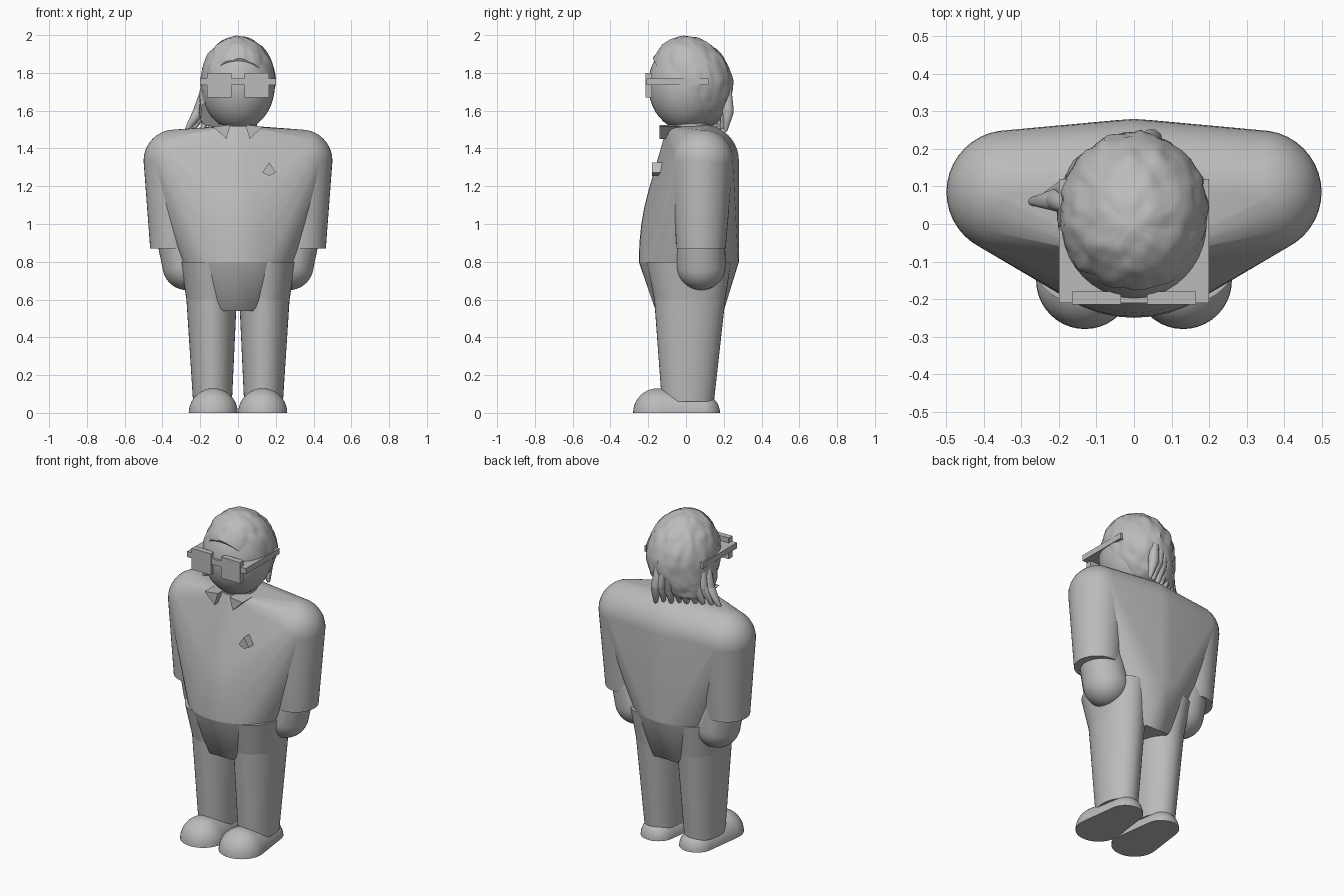
import bpy, bmesh, math
from mathutils import Vector, noise

cube = bpy.data.objects.get("Cube")
if cube:
    bpy.data.objects.remove(cube, do_unlink=True)

grey = bpy.data.materials.new("plain grey")
grey.use_nodes = True
grey.diffuse_color = (0.5, 0.5, 0.5, 1)
grey.node_tree.nodes["Principled BSDF"].inputs["Base Color"].default_value = (0.5, 0.5, 0.5, 1)


def finish(name, bm, angle=30):
    bmesh.ops.recalc_face_normals(bm, faces=bm.faces)
    mesh = bpy.data.meshes.new(name)
    bm.to_mesh(mesh)
    bm.free()
    mesh.materials.append(grey)
    ob = bpy.data.objects.new(name, mesh)
    bpy.context.collection.objects.link(ob)
    bpy.ops.object.select_all(action='DESELECT')
    ob.select_set(True)
    bpy.context.view_layer.objects.active = ob
    bpy.ops.object.shade_smooth_by_angle(angle=math.radians(angle))
    return ob


def disc(c, rx, ry, n=40):
    return [(c[0] + rx * math.cos(math.tau * i / n),
             c[1] + ry * math.sin(math.tau * i / n), c[2]) for i in range(n)]


def ball(c, rx, ry=None, rz=None, above=-9, n=40):
    ry, rz = ry or rx, rz or rx
    pts = [(c[0], c[1], c[2] + rz), (c[0], c[1], c[2] - rz)]
    rings = n // 2
    for j in range(1, rings):
        a = math.pi * j / rings
        s = math.sin(a)
        pts += disc((c[0], c[1], c[2] + rz * math.cos(a)), rx * s, ry * s, n)
    return [p for p in pts if p[2] > above]


def add_hull(bm, pts):
    verts = [bm.verts.new(p) for p in pts]
    res = bmesh.ops.convex_hull(bm, input=verts)
    loose = {v for v in res["geom_interior"] + res["geom_unused"]
             if isinstance(v, bmesh.types.BMVert)}
    bmesh.ops.delete(bm, geom=list(loose), context='VERTS')


def hull(name, pts, angle=30):
    bm = bmesh.new()
    add_hull(bm, pts)
    return finish(name, bm, angle)


def box(name, x0, x1, y0, y1, z0, z1):
    return hull(name, [(x, y, z) for x in (x0, x1) for y in (y0, y1) for z in (z0, z1)])


# Torso: shoulders, upper back and neck opening wrapped down to the belly
waist = disc((0, 0.015, 0.8), 0.3, 0.265)
torso = ball((0, 0.09, 1.335), 0.19) + disc((0, 0, 1.515), 0.1, 0.1)
for s in (-1, 1):
    torso += ball((s * 0.335, 0.085, 1.335), 0.165)
torso += waist + ball((0, 0.015, 0.8), 0.3, 0.265, 0.635, above=0.82)
hull("torso", torso)

# Pelvis wedge
hull("pelvis", waist + [(x, y, 0.54) for x in (-0.08, 0.08) for y in (-0.16, 0.2)])

for s, side in ((1, "left"), (-1, "right")):
    # Legs and shoes
    knee_ring = disc((s * 0.14, 0.02, 0.6), 0.133, 0.188)
    hull(side + "_hip", disc((s * 0.155, 0.015, 0.8), 0.15, 0.225) + knee_ring)
    hull(side + "_leg", knee_ring + disc((s * 0.135, 0.01, 0.06), 0.103, 0.138))
    hull(side + "_shoe",
         disc((s * 0.131, -0.15, 0), 0.13, 0.13) + disc((s * 0.131, 0.08, 0), 0.1, 0.1)
         + ball((s * 0.131, -0.15, 0), 0.13, above=0.005)
         + ball((s * 0.131, 0.08, 0), 0.1, above=0.005))
    # Sleeves and hands
    hull(side + "_sleeve", ball((s * 0.335, 0.085, 1.335), 0.165)
         + disc((s * 0.335, 0.08, 0.87), 0.13, 0.13))
    hull(side + "_hand", ball((s * 0.31, 0.08, 0.95), 0.125)
         + ball((s * 0.27, 0.08, 0.78), 0.13))
    # Collar points
    tri = ((0.04, 1.525), (0.13, 1.515), (0.062, 1.45))
    hull(side + "_collar", [(s * x, y, z) for x, z in tri for y in (-0.14, -0.03)])
    # Lenses
    box(side + "_lens", s * 0.035, s * 0.165, -0.215, -0.18, 1.67, 1.8)

# Head and neck
hull("neck", disc((0, 0.01, 1.42), 0.1, 0.1) + disc((0, 0.01, 1.62), 0.1, 0.1))
hull("head", ball((0, 0, 1.735), 0.195, 0.2, 0.24))

# Glasses band
box("glasses_band", -0.2, 0.2, -0.21, 0.12, 1.735, 1.77)

# Small plain chest pin
hull("chest_pin", [(0.165 + 0.035 * x, y, 1.29 + 0.035 * z)
                   for x, z in ((0, 1), (1, -0.5), (0, -1), (-1, -0.5))
                   for y in (-0.18, -0.1)])

# Hair: rippled cap that stays full at the nape and sweeps to one side
bm = bmesh.new()
bmesh.ops.create_uvsphere(bm, u_segments=72, v_segments=44, radius=1)
for v in bm.verts:
    p = v.co.copy()
    low = max(0, -p.z)
    r = max(math.hypot(p.x, p.y), 0.05)
    full = r ** (-0.5 * min(1, low * 3)) if p.y > -0.3 else 1
    lump = 1 + 0.06 * noise.noise(Vector((p.x * 5, p.y * 5, p.z * 2)))
    lump += 0.02 * noise.noise(Vector((p.x * 14, p.y * 14, p.z * 4)))
    v.co = (0.197 * p.x * full * lump - 0.075 * low ** 2,
            0.03 + 0.215 * p.y * full * lump - 0.03 * max(0, p.z),
            1.755 + 0.24 * p.z * (1 + (lump - 1) * 0.3))
bmesh.ops.bisect_plane(bm, geom=bm.verts[:] + bm.edges[:] + bm.faces[:],
                       plane_co=(0, -0.19, 1.9), plane_no=(0, 0.36, 0.21), clear_inner=True)
bmesh.ops.holes_fill(bm, edges=[e for e in bm.edges if e.is_boundary])
finish("hair_cap", bm, 40)

# Hair strands trailing over the shoulder
bm = bmesh.new()
count = 9
for i in range(count):
    t = i / (count - 1)
    a = math.radians(80 + 95 * t)
    top = Vector((0.17 * math.cos(a), 0.03 + 0.19 * math.sin(a), 1.72))
    end = Vector((0.06 - 0.33 * t, 0.21 - 0.15 * t, 1.5 + 0.012 * (i % 2)))
    mid = top.lerp(end, 0.55) + Vector((0.02 * t, 0.01, 0))
    for p, q, r0, r1 in ((top, mid, 0.025, 0.032), (mid, end, 0.032, 0.012)):
        add_hull(bm, ball(p, r0, n=10) + ball(q, r1, n=10))
finish("hair_strands", bm, 40)
